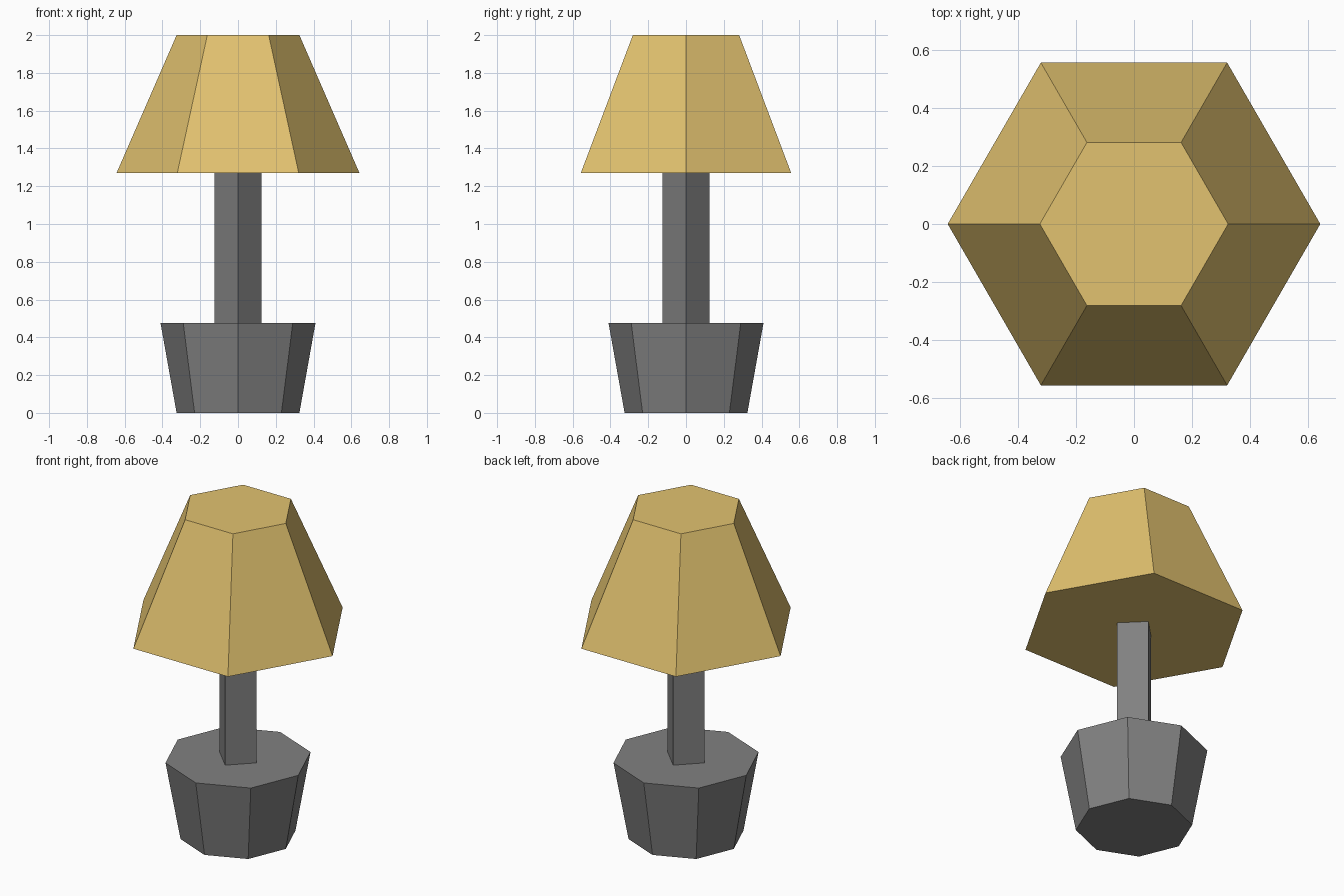
import bpy, bmesh
from math import cos, sin, tau

if "Cube" in bpy.data.objects:
    bpy.data.objects.remove(bpy.data.objects["Cube"])


def material(name, rgb):
    m = bpy.data.materials.new(name)
    m.diffuse_color = (*rgb, 1)
    m.use_nodes = True
    m.node_tree.nodes["Principled BSDF"].inputs["Base Color"].default_value = m.diffuse_color
    return m


def frustum(name, sides, r0, r1, z0, z1, mat):
    """Closed tapered prism with its first corner on +x."""
    bm = bmesh.new()
    low, high = [
        [bm.verts.new((r * cos(tau * i / sides), r * sin(tau * i / sides), z))
         for i in range(sides)]
        for r, z in ((r0, z0), (r1, z1))]
    for i in range(sides):
        j = (i + 1) % sides
        bm.faces.new((low[i], low[j], high[j], high[i]))
    bm.faces.new(low[::-1])
    bm.faces.new(high)
    mesh = bpy.data.meshes.new(name)
    bm.to_mesh(mesh)
    bm.free()
    mesh.materials.append(mat)
    obj = bpy.data.objects.new(name, mesh)
    bpy.context.collection.objects.link(obj)
    return obj


grey = material("dark_grey", (0.22, 0.22, 0.22))
cream = material("warm_yellow", (0.76, 0.54, 0.16))

# Eight-sided foot, widening upward
frustum("lamp_base", 8, 0.325, 0.41, 0, 0.475, grey)
# Square stem, turned corner-forward
frustum("lamp_stem", 4, 0.125, 0.125, 0.475, 1.27, grey)
# Six-sided closed shade
frustum("lamp_shade", 6, 0.643, 0.325, 1.27, 2.0, cream)
